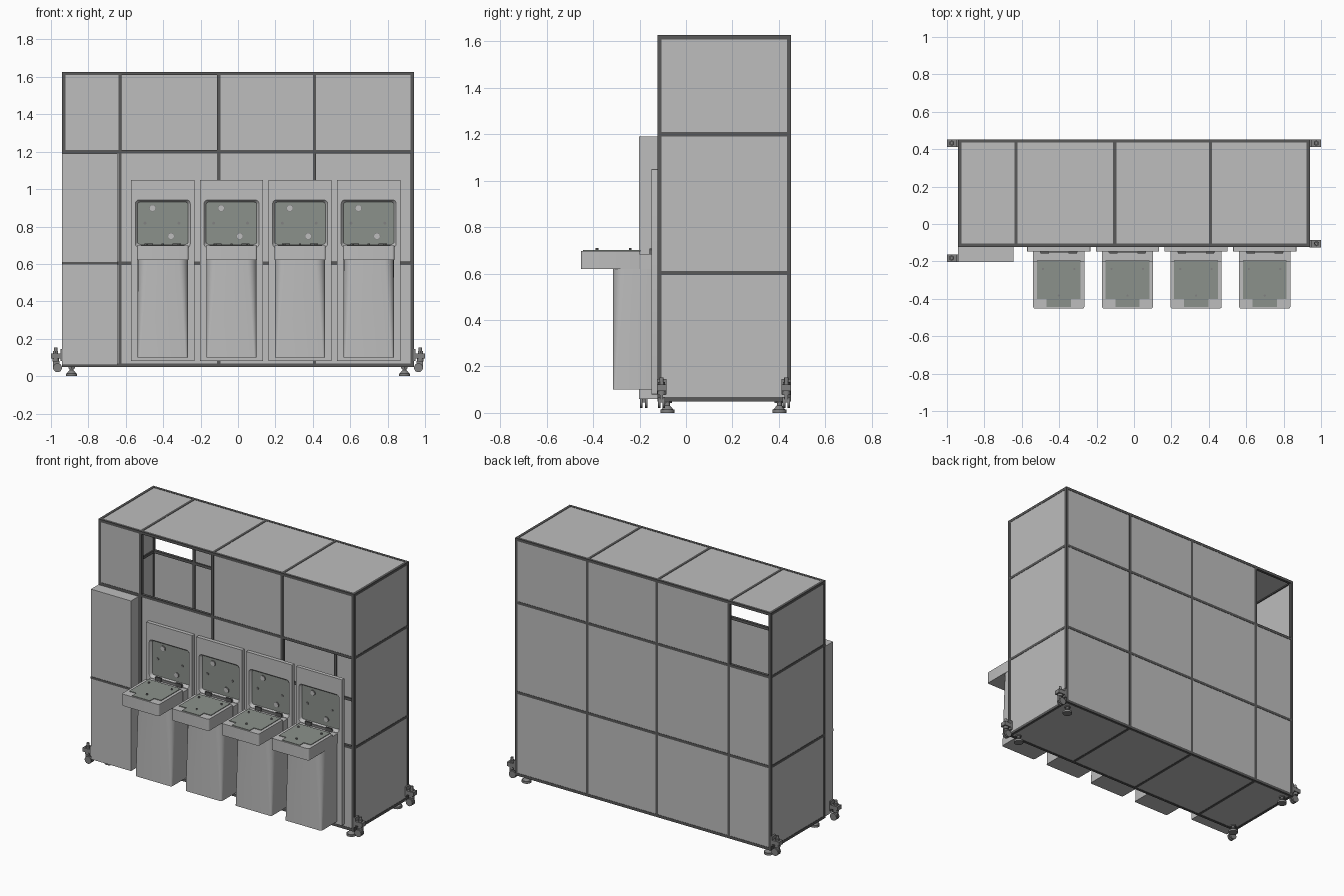
import bpy, bmesh, math
from mathutils import Matrix, Vector

if "Cube" in bpy.data.objects:
    bpy.data.objects.remove(bpy.data.objects["Cube"])


def material(name, r, g, b):
    m = bpy.data.materials.new(name)
    m.use_nodes = True
    m.diffuse_color = (r, g, b, 1)
    m.node_tree.nodes["Principled BSDF"].inputs["Base Color"].default_value = (r, g, b, 1)
    return m


PANEL = material("light grey panel", .51, .51, .51)
FRAME = material("dark grey frame", .1, .1, .1)
SCREEN = material("green grey screen", .26, .285, .26)
METAL = material("mid grey metal", .22, .22, .22)


def finish(bm, name, *mats):
    bmesh.ops.recalc_face_normals(bm, faces=bm.faces)
    mesh = bpy.data.meshes.new(name)
    bm.to_mesh(mesh)
    bm.free()
    for m in mats:
        mesh.materials.append(m)
    ob = bpy.data.objects.new(name, mesh)
    bpy.context.collection.objects.link(ob)
    return ob


def add_box(bm, lo, hi):
    lo, hi = Vector(lo), Vector(hi)
    mat = Matrix.Translation((lo + hi) / 2) @ Matrix.Diagonal((*(hi - lo), 1))
    bmesh.ops.create_cube(bm, size=1, matrix=mat)


def box(name, lo, hi, mat):
    bm = bmesh.new()
    add_box(bm, lo, hi)
    return finish(bm, name, mat)


def cylinder(name, centre, r1, r2, depth, mat, axis="Z", sides=20):
    turn = {"X": Matrix.Rotation(math.pi / 2, 4, "Y"),
            "Y": Matrix.Rotation(math.pi / 2, 4, "X"), "Z": Matrix()}[axis]
    bm = bmesh.new()
    bmesh.ops.create_cone(bm, cap_ends=True, segments=sides, radius1=r1, radius2=r2,
                          depth=depth, matrix=Matrix.Translation(centre) @ turn)
    ob = finish(bm, name, mat)
    smooth(ob)
    return ob


def smooth(ob):
    bpy.ops.object.select_all(action="DESELECT")
    ob.select_set(True)
    bpy.context.view_layer.objects.active = ob
    bpy.ops.object.shade_smooth_by_angle(angle=math.radians(35))


def rounded(u0, u1, v0, v1, r_low, r_high):
    """Rounded rectangle outline; separate radii for the low-v and high-v corners."""
    pts = []
    for k, (u, v, su, sv) in enumerate([(u1, v1, -1, -1), (u0, v1, 1, -1),
                                        (u0, v0, 1, 1), (u1, v0, -1, 1)]):
        r = r_high if sv < 0 else r_low
        for i in range(6):
            a = math.pi / 2 * (k + i / 5)
            pts.append((u + su * r + r * math.cos(a), v + sv * r + r * math.sin(a)))
    return pts


def loft(name, rings, axis, mats):
    """Skin outlines stacked along an axis; the last cap takes the last material."""
    bm = bmesh.new()
    loops = []
    for pts, h in rings:
        loops.append([bm.verts.new((u, h, v) if axis == "Y" else (u, v, h)) for u, v in pts])
    for a, b in zip(loops, loops[1:]):
        for i in range(len(a)):
            j = (i + 1) % len(a)
            bm.faces.new((a[i], a[j], b[j], b[i]))
    bm.faces.new(loops[0])
    bm.faces.new(loops[-1]).material_index = len(mats) - 1
    ob = finish(bm, name, *mats)
    smooth(ob)
    return ob


# Cabinet frame: bars along every grid line of the outer shell
X = [-.931, -.631, -.102, .409, .931]
Y = [-.114, .4435]
Z = [.059, .603, 1.2, 1.618]
W = .009
bm = bmesh.new()
for y in Y:
    for x in X:
        add_box(bm, (x - W, y - W, Z[0] - W), (x + W, y + W, Z[-1] + W))
    for z in Z:
        add_box(bm, (X[0] - W, y - W, z - W), (X[-1] + W, y + W, z + W))
for x in X:
    for z in Z:
        if x in (X[0], X[-1]) or z in (Z[0], Z[-1]):
            add_box(bm, (x - W, Y[0] - W, z - W), (x + W, Y[1] + W, z + W))
finish(bm, "cabinet_frame", FRAME)

# Infill panels, leaving the open bays empty (column, row)
T = .004
for wall, y, gaps in (("front", Y[0] - .003, [(1, 2), (3, 1)]), ("back", Y[1] + .003, [(0, 2)])):
    for c in range(4):
        for r in range(3):
            if (c, r) not in gaps:
                box(wall + "_panel", (X[c] + W, y - T, Z[r] + W),
                    (X[c + 1] - W, y + T, Z[r + 1] - W), PANEL)
for wall, x in (("right", X[0] - .003), ("left", X[-1] + .003)):
    for r in range(3):
        box(wall + "_side_panel", (x - T, Y[0] + W, Z[r] + W),
            (x + T, Y[1] - W, Z[r + 1] - W), PANEL)
for wall, z in (("bottom", Z[0] - .003), ("top", Z[-1] + .003)):
    for c in range(4):
        box(wall + "_panel", (X[c] + W, Y[0] + W, z - T), (X[c + 1] - W, Y[1] - W, z + T), PANEL)

# Shallow cupboard on the front of the narrow column
box("cupboard", (-.94, -.202, .06), (-.645, -.123, 1.19), PANEL)
box("cupboard_trim", (-.94, -.204, .596), (-.645, -.2, .611), FRAME)


def station(cx):
    # Back plate with a recessed screen
    def ring(h, z0, z1, r):
        return rounded(cx - h, cx + h, z0, z1, r, r)
    loft("station_back_plate", [(ring(.169, .08, 1.05, .003), -.123),
                                (ring(.169, .08, 1.05, .003), -.148),
                                (ring(.147, .688, .942, .02), -.148),
                                (ring(.142, .695, .937, .018), -.142),
                                (ring(.135, .705, .93, .012), -.132)], "Y", [PANEL, SCREEN])
    for dx, z in ((-.055, .898), (.044, .748)):
        cylinder("screen_button", (cx + dx, -.134, z), .018, .018, .006, METAL, "Y")
        cylinder("screen_button_face", (cx + dx, -.136, z), .015, .015, .005, PANEL, "Y")
    for dx in (-.095, .086):
        cylinder("screen_screw", (cx + dx, -.134, .818), .008, .008, .006, METAL, "Y", 12)
    # Pedestal whose front corners open out towards the top
    loft("pedestal", [(rounded(cx - .134, cx + .134, -.315, -.147, r, .002), z)
                      for z, r in ((.1, .012), (.62, .05), (.685, .05))], "Z", [PANEL])
    # Tray with a flat pad, front tab and pegs
    loft("tray", [(rounded(cx - .137, cx + .137, -.4525, -.2, .012, .003), z)
                  for z in (.62, .698)], "Z", [PANEL])
    box("tray_rear_shelf", (cx - .137, -.2, .62), (cx + .137, -.147, .685), PANEL)
    box("tray_pad", (cx - .117, -.4, .695), (cx + .117, -.195, .702), SCREEN)
    box("tray_pad_tab", (cx - .065, -.444, .695), (cx + .065, -.4, .702), SCREEN)
    for dx, y in ((-.085, -.24), (.083, -.24), (0, -.383)):
        cylinder("tray_peg", (cx + dx, y, .704), .006, .006, .012, METAL, "Z", 10)
    # Hinge strip between tray and screen
    box("hinge_bar", (cx - .1, -.153, .685), (cx + .1, -.146, .7), METAL)
    for dx in (-.075, .075):
        box("hinge_block", (cx + dx - .022, -.157, .685), (cx + dx + .022, -.146, .708), FRAME)


for i in range(4):
    station(-.402 + .367 * i)

# Levelling feet
for x in (-.89, .89):
    for y in (-.08, .402):
        cylinder("foot_base", (x, y, .007), .03, .03, .014, METAL)
        cylinder("foot_cone", (x, y, .023), .026, .011, .018, METAL)
        cylinder("foot_stem", (x, y, .041), .011, .011, .022, METAL)
        cylinder("foot_nut", (x, y, .046), .02, .02, .008, METAL, "Z", 6)


def caster(side, y):
    # Bracket, swivel stem, fork and wheel
    def part(name, x0, x1, dy, z0, z1):
        a, b = sorted((side * x0, side * x1))
        box(name, (a, y - dy, z0), (b, y + dy, z1), METAL)
    part("caster_mount", .938, .95, .02, .08, .145)
    part("caster_bracket", .95, 1, .02, .095, .122)
    cylinder("caster_stem", (side * .975, y, .115), .009, .009, .075, METAL)
    cylinder("caster_cap", (side * .975, y, .128), .015, .015, .012, METAL, "Z", 6)
    cylinder("caster_swivel", (side * .975, y, .086), .017, .017, .016, METAL)
    part("caster_fork", .955, .99, .007, .045, .082)
    for dy in (-.01, .01):
        cylinder("caster_wheel", (side * .965, y + dy, .045), .024, .024, .011, METAL, "Y")


for side, y in ((-1, -.182), (-1, .432), (1, -.105), (1, .432)):
    caster(side, y)
